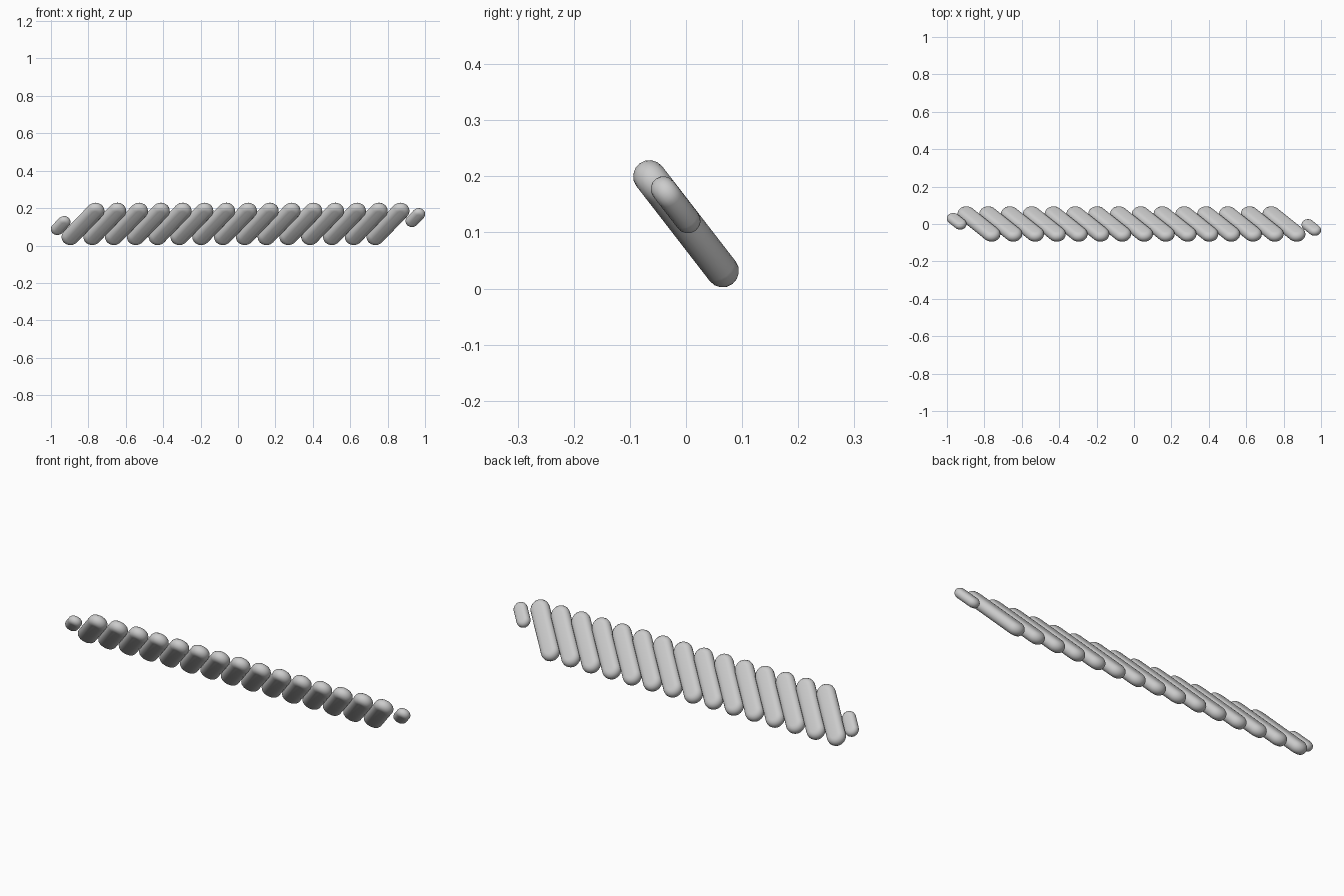
import bpy, bmesh, math
from mathutils import Vector

if "Cube" in bpy.data.objects:
    bpy.data.objects.remove(bpy.data.objects["Cube"])

# Tilted plane that carries the whole row: across (x), up the slope, and its normal
TILT = math.radians(52.3)
ACROSS = Vector((1, 0, 0))
SLOPE = Vector((0, -math.cos(TILT), math.sin(TILT)))
NORMAL = ACROSS.cross(SLOPE)
CENTRE = Vector((0, 0, 0.1155))
LEAN = math.radians(37.3)


def pill(name, x, up, out, length, radius, thick):
    """Flat stadium bar with fully rounded rim, leaning within the tilted plane."""
    bm = bmesh.new()
    b = thick / 2
    axis = Vector((math.sin(LEAN), math.cos(LEAN)))
    side = Vector((axis.y, -axis.x))
    origin = CENTRE + ACROSS * x + SLOPE * up + NORMAL * out
    steps, rim = 16, 8
    rings = []
    for k in range(rim + 1):
        phi = -math.pi / 2 + math.pi * k / rim
        r = radius - b + b * math.cos(phi)
        h = b * math.sin(phi)
        ring = []
        for end in (1, -1):
            for i in range(steps + 1):
                a = math.pi * i / steps
                p = axis * (end * length / 2) + (side * math.cos(a) + axis * math.sin(a)) * (r * end)
                ring.append(bm.verts.new(origin + ACROSS * p.x + SLOPE * p.y + NORMAL * h))
        rings.append(ring)
    n = len(rings[0])
    for lo, hi in zip(rings, rings[1:]):
        for i in range(n):
            j = (i + 1) % n
            bm.faces.new((lo[i], lo[j], hi[j], hi[i]))
    bm.faces.new(rings[-1])
    bm.faces.new(rings[0][::-1])
    bmesh.ops.recalc_face_normals(bm, faces=bm.faces)
    for f in bm.faces:
        f.smooth = True
    me = bpy.data.meshes.new(name)
    bm.to_mesh(me)
    bm.free()
    ob = bpy.data.objects.new(name, me)
    bpy.context.collection.objects.link(ob)
    return ob


# Row of fifteen long twist strands
for i in range(15):
    pill(f"twist_strand_{i + 1}", -0.829 + i * 0.1165, 0, 0, 0.222, 0.0475, 0.058)

# Short end strands
pill("left_end_strand", -0.948, -0.016, -0.006, 0.060, 0.0345, 0.045)
pill("right_end_strand", 0.948, 0.038, -0.006, 0.060, 0.0345, 0.045)
